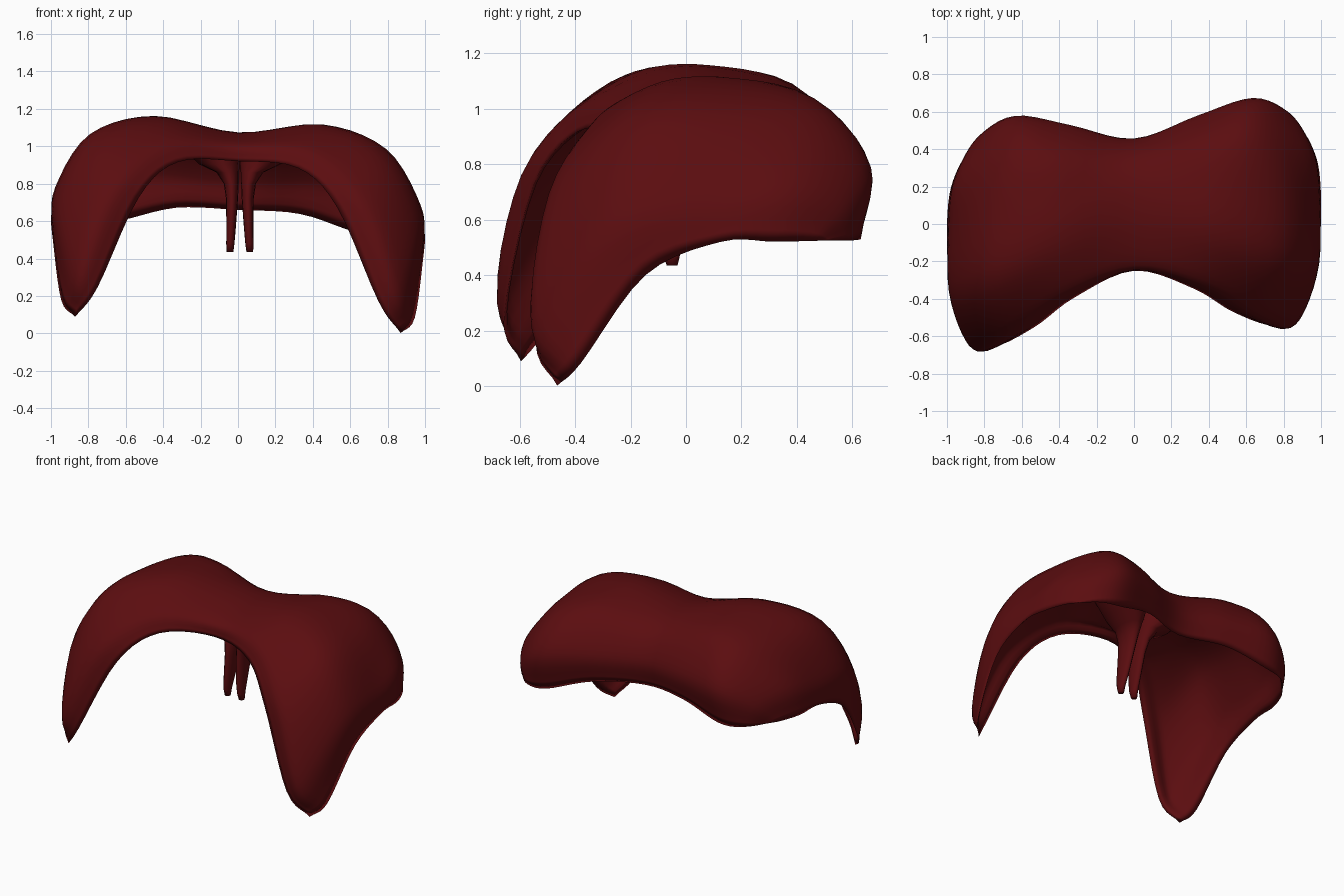
import bpy
import bmesh
import math
from mathutils import Vector

cube = bpy.data.objects.get("Cube")
if cube:
    bpy.data.objects.remove(cube, do_unlink=True)

# One dark red for the whole muscle
muscle_red = bpy.data.materials.new("muscle_red")
muscle_red.use_nodes = True
red = (0.105, 0.004, 0.005, 1.0)
muscle_red.diffuse_color = red
muscle_red.node_tree.nodes["Principled BSDF"].inputs["Base Color"].default_value = red


def spline(points, steps):
    """Smooth curve that passes through every point."""
    pts = [Vector(p) for p in points]
    pts = [2 * pts[0] - pts[1]] + pts + [2 * pts[-1] - pts[-2]]
    curve = []
    for a, b, c, d in zip(pts, pts[1:], pts[2:], pts[3:]):
        for i in range(steps):
            t = i / steps
            curve.append(0.5 * (2 * b + (c - a) * t + (2 * a - 5 * b + 4 * c - d) * t ** 2
                                + (3 * b - a - 3 * c + d) * t ** 3))
    return curve + [pts[-2]]


def make_object(name, verts, faces):
    """Smooth mesh object; points that coincide are welded."""
    mesh = bpy.data.meshes.new(name)
    mesh.from_pydata([tuple(v) for v in verts], [], faces)
    bm = bmesh.new()
    bm.from_mesh(mesh)
    bmesh.ops.remove_doubles(bm, verts=bm.verts, dist=0.0001)
    bm.to_mesh(mesh)
    bm.free()
    mesh.materials.append(muscle_red)
    for face in mesh.polygons:
        face.use_smooth = True
    obj = bpy.data.objects.new(name, mesh)
    bpy.context.collection.objects.link(obj)
    return obj


def grid_faces(rows, cols, wrap=False):
    faces = []
    for r in range(rows - 1):
        for c in range(cols if wrap else cols - 1):
            n = (c + 1) % cols
            faces.append((r * cols + c, r * cols + n, (r + 1) * cols + n, (r + 1) * cols + c))
    return faces


# Half arches of the dome, each running from the middle out to the side rim
front_rim = [(0, -.25, .92), (.32, -.37, .9), (.53, -.51, .7), (.75, -.6, .21), (.87, -.53, .045)]
front_face = [(0, -.22, 1.01), (.4, -.34, 1), (.69, -.53, .75), (.86, -.6, .32), (.945, -.45, .13)]
front_crown = [(0, 0, 1.07), (.43, -.12, 1.12), (.78, -.25, 1), (.97, -.31, .68), (.99, -.22, .45)]
back_crown = [(0, .22, 1.06), (.45, .12, 1.135), (.78, .12, 1.02), (.965, .08, .75), (1, .05, .57)]
shoulder = [(0, .37, .98), (.41, .4, 1.07), (.68, .44, 1.01), (.93, .33, .78), (.985, .24, .57)]
back_face = [(0, .455, .82), (.35, .55, .85), (.64, .62, .82), (.84, .52, .71), (.94, .37, .57)]
back_rim = [(0, .43, .66), (.33, .52, .655), (.62, .58, .575), (.78, .55, .565), (.9, .43, .57)]
arches = [front_rim, front_face, front_crown, back_crown, shoulder, back_face, back_rim]


def full_arch(half):
    """Mirror a half arch; one lobe sits lower and further back than the other."""
    mirrored = [(-x, y, z) for x, y, z in reversed(half[1:])]
    return [(x, y + .075 * x, z - .05 * x) for x, y, z in mirrored + half]


# Outer skin of the dome: smooth sheet through the arches
STEPS = 5
lines = [spline(full_arch(a), STEPS) for a in arches]
rows = list(zip(*[spline(col, STEPS) for col in zip(*lines)]))
n_rows, n_cols = len(rows), len(rows[0])

# Inner skin: thickest in the middle, meeting the outer skin at the rim
THICKNESS = 0.09
inner = []
for r in range(n_rows):
    for c in range(n_cols):
        across = rows[r][min(c + 1, n_cols - 1)] - rows[r][max(c - 1, 0)]
        along = rows[min(r + 1, n_rows - 1)][c] - rows[max(r - 1, 0)][c]
        rise = abs(math.sin(math.pi * r / (n_rows - 1)) * math.sin(math.pi * c / (n_cols - 1)))
        depth = THICKNESS * math.sqrt(rise) if rise > 1e-9 else 0
        inner.append(rows[r][c] - across.cross(along).normalized() * depth)

outer = [v for row in rows for v in row]
skin = grid_faces(n_rows, n_cols)
lining = [tuple(len(outer) + i for i in reversed(f)) for f in skin]
make_object("dome", outer + inner, skin + lining)

# Two tapered legs that fan out into the underside of the dome
# Each section: centre x, centre y, height, half width, half depth
leg_sections = [(.053, -.05, .435, .018, .02), (.051, -.052, .48, .022, .033),
                (.047, -.04, .56, .025, .052), (.042, -.01, .72, .032, .075),
                (.046, .01, .8, .04, .09), (.065, .035, .86, .06, .11),
                (.11, .06, .905, .11, .14), (.17, .09, 1.02, .17, .18)]
SIDES = 14
for name, side in (("left_leg", 1), ("right_leg", -1)):
    verts = []
    for cx, cy, z, rx, ry in leg_sections:
        for k in range(SIDES):
            a = math.tau * k / SIDES
            verts.append((side * cx + rx * math.cos(a) + .01, cy + ry * math.sin(a), z))
    faces = grid_faces(len(leg_sections), SIDES, wrap=True)
    make_object(name, verts, faces + [tuple(reversed(range(SIDES)))])
